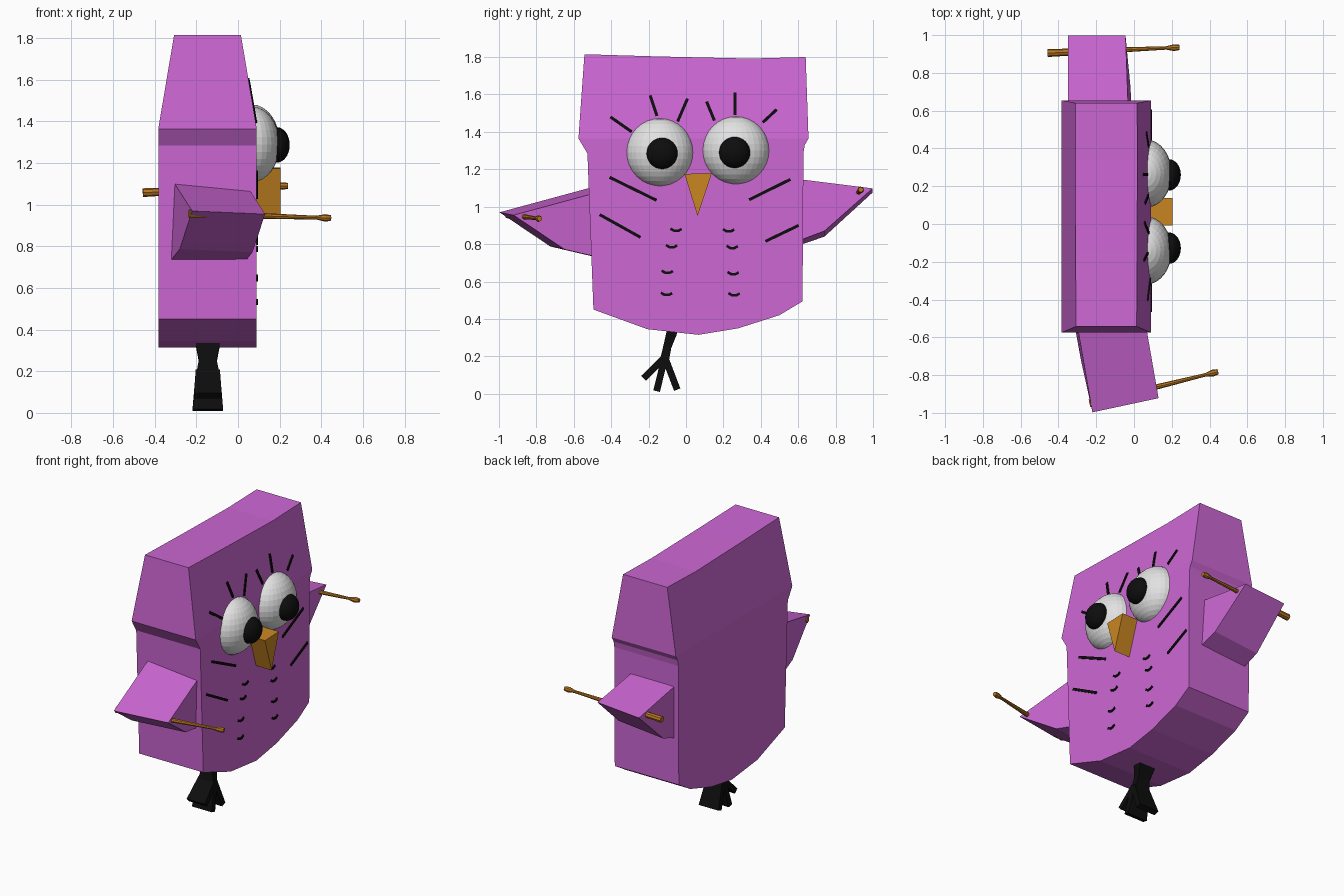
import bpy, bmesh, math
from mathutils import Vector, Matrix

if "Cube" in bpy.data.objects:
    bpy.data.objects.remove(bpy.data.objects["Cube"])


def material(name, rgb):
    m = bpy.data.materials.new(name)
    m.diffuse_color = (*rgb, 1)
    m.use_nodes = True
    m.node_tree.nodes["Principled BSDF"].inputs["Base Color"].default_value = m.diffuse_color
    return m


PURPLE = material("purple", (0.61, 0.135, 0.66))
WHITE = material("eye white", (0.76, 0.76, 0.76))
BLACK = material("black", (0.004, 0.004, 0.004))
ORANGE = material("beak orange", (0.59, 0.24, 0.016))
BROWN = material("stick brown", (0.48, 0.18, 0.015))


def finish(name, bm, mat):
    bmesh.ops.recalc_face_normals(bm, faces=bm.faces)
    me = bpy.data.meshes.new(name)
    bm.to_mesh(me)
    bm.free()
    me.materials.append(mat)
    ob = bpy.data.objects.new(name, me)
    bpy.context.collection.objects.link(ob)
    return ob


def loft(name, rings, mat, split=None):
    """Skin a list of equal rings and cap both ends; split cuts the caps between two ring indices."""
    bm = bmesh.new()
    vs = [[bm.verts.new(p) for p in r] for r in rings]
    n = len(vs[0])
    for a, b in zip(vs, vs[1:]):
        for i in range(n):
            j = (i + 1) % n
            bm.faces.new((a[i], a[j], b[j], b[i]))
    for r in (vs[0], vs[-1]):
        f = bm.faces.new(r)
        if split:
            bmesh.utils.face_split(f, r[split[0]], r[split[1]])
    return finish(name, bm, mat)


def stroke(name, pts, mat):
    """Ribbon in the side plane; each point is (x, y, z, half depth in x, half width)."""
    rings = []
    for i, (x, y, z, hx, hw) in enumerate(pts):
        a, b = pts[max(i - 1, 0)], pts[min(i + 1, len(pts) - 1)]
        d = Vector((0, b[1] - a[1], b[2] - a[2])).normalized()
        s = Vector((0, -d.z, d.y)) * hw
        c, e = Vector((x, y, z)), Vector((hx, 0, 0))
        rings.append([c - e - s, c + e - s, c + e + s, c - e + s])
    return loft(name, rings, mat)


# Body: slab outline (y, z), thinner above the shoulder line
SHOULDER, TOP = 1.365, 1.81


def inset(z):
    return 0.075 * max(0, z - SHOULDER) / (TOP - SHOULDER)


def face_x(z):
    return 0.09 - inset(z)


outline = [(-0.543, 1.815), (-0.575, SHOULDER), (-0.527, 1.285), (-0.495, 0.45),
           (-0.206, 0.345), (0.067, 0.315), (0.28, 0.35), (0.5, 0.42), (0.623, 0.494),
           (0.628, 1.29), (0.635, 1.33), (0.655, SHOULDER), (0.64, 1.80), (0.34, 1.792), (-0.14, 1.803)]
loft("body", [[(-0.383 + inset(z), y, z) for y, z in outline],
              [(face_x(z), y, z) for y, z in outline]], PURPLE, (1, 11))

# Wings: four-sided profiles carried from back to front
back = [Vector(p) for p in ((-0.31, -0.48, 1.11), (-0.22, -0.997, 0.97),
                            (-0.28, -0.725, 0.787), (-0.325, -0.48, 0.73))]
loft("left_wing", [back, [p + Vector((0.35, 0.075, -0.015)) for p in back]], PURPLE)
loft("right_wing", [[(-0.35, 0.58, 1.15), (-0.35, 0.997, 1.075), (-0.35, 0.74, 0.84), (-0.35, 0.58, 0.785)],
                    [(-0.03, 0.58, 1.15), (-0.045, 0.998, 1.098), (-0.02, 0.74, 0.87), (-0.01, 0.58, 0.81)]],
     PURPLE)


# Sticks held at the wing tips: tapered shaft with a small knob
def stick(name, a, b):
    a, b = Vector(a), Vector(b)
    rot = (b - a).to_track_quat('Z', 'Y')
    rings = []
    for t, r in ((0, 0.021), (0.9, 0.009), (0.96, 0.018), (1, 0.014)):
        rings.append([a.lerp(b, t) + rot @ Vector((r * math.cos(k * math.pi / 4), r * math.sin(k * math.pi / 4), 0))
                      for k in range(8)])
    loft(name, rings, BROWN)


stick("left_stick", (-0.235, -0.95, 0.957), (0.445, -0.782, 0.936))
stick("right_stick", (-0.457, 0.905, 1.058), (0.24, 0.935, 1.091))


# Eyes and pupils: flattened balls
def ball(name, loc, scale, mat):
    bm = bmesh.new()
    bmesh.ops.create_uvsphere(bm, u_segments=32, v_segments=16, radius=1,
                              matrix=Matrix.LocRotScale(Vector(loc), None, Vector(scale)))
    finish(name, bm, mat)


for side, y, z, py, pz in (("left", -0.14, 1.29, -0.128, 1.285), ("right", 0.267, 1.3, 0.26, 1.29)):
    ball(side + "_eye", (0.065, y, z), (0.135, 0.18, 0.182), WHITE)
    ball(side + "_pupil", (0.185, py, pz), (0.063, 0.083, 0.083), BLACK)

# Beak: downward triangular prism
loft("beak", [[(x, -0.008, 1.175), (x, 0.138, 1.18), (x, 0.062, 0.95)] for x in (0.08, 0.205)], ORANGE)


# Drawn lines: lashes and cheek strokes as thin plates on the face (y, z, y, z)
def plate(name, pts, hw):
    stroke(name, [(face_x(z) + 0.002, y, z, 0.004, hw) for y, z in pts], BLACK)


lashes = [(-0.404, 1.48, -0.29, 1.40), (-0.192, 1.595, -0.155, 1.485), (0.008, 1.578, -0.045, 1.455),
          (0.11, 1.562, 0.152, 1.46), (0.262, 1.61, 0.262, 1.49), (0.485, 1.52, 0.41, 1.45)]
cheeks = [(-0.408, 1.157, -0.157, 1.034), (-0.462, 0.958, -0.243, 0.836),
          (0.558, 1.146, 0.337, 1.037), (0.602, 0.90, 0.425, 0.815)]
for kind, lines in (("lash", lashes), ("cheek_line", cheeks)):
    for i, (y0, z0, y1, z1) in enumerate(lines):
        plate(f"{kind}_{i + 1}", [(y0, z0), (y1, z1)], 0.008)

# Small curved feather marks in two columns
marks = [(-0.053, 0.875), (0.228, 0.872), (-0.077, 0.787), (0.247, 0.783),
         (-0.1, 0.65), (0.252, 0.643), (-0.104, 0.532), (0.257, 0.53)]
for i, (y, z) in enumerate(marks):
    plate(f"feather_mark_{i + 1}", [(y - 0.03, z + 0.008), (y - 0.01, z - 0.004),
                                    (y + 0.012, z - 0.004), (y + 0.03, z + 0.006)], 0.007)

# Leg and three toes
X = -0.145
stroke("leg", [(X, -0.068, 0.37, 0.058, 0.03), (X, -0.078, 0.32, 0.056, 0.028), (X, -0.1, 0.25, 0.043, 0.022),
               (X, -0.117, 0.17, 0.058, 0.024)], BLACK)
for i, (y, z) in enumerate(((-0.227, 0.083), (-0.157, 0.014), (-0.047, 0.022))):
    stroke(f"toe_{i + 1}", [(X, -0.113, 0.195, 0.058, 0.018), (X, y, z, 0.075 - z * 0.1, 0.018)], BLACK)
